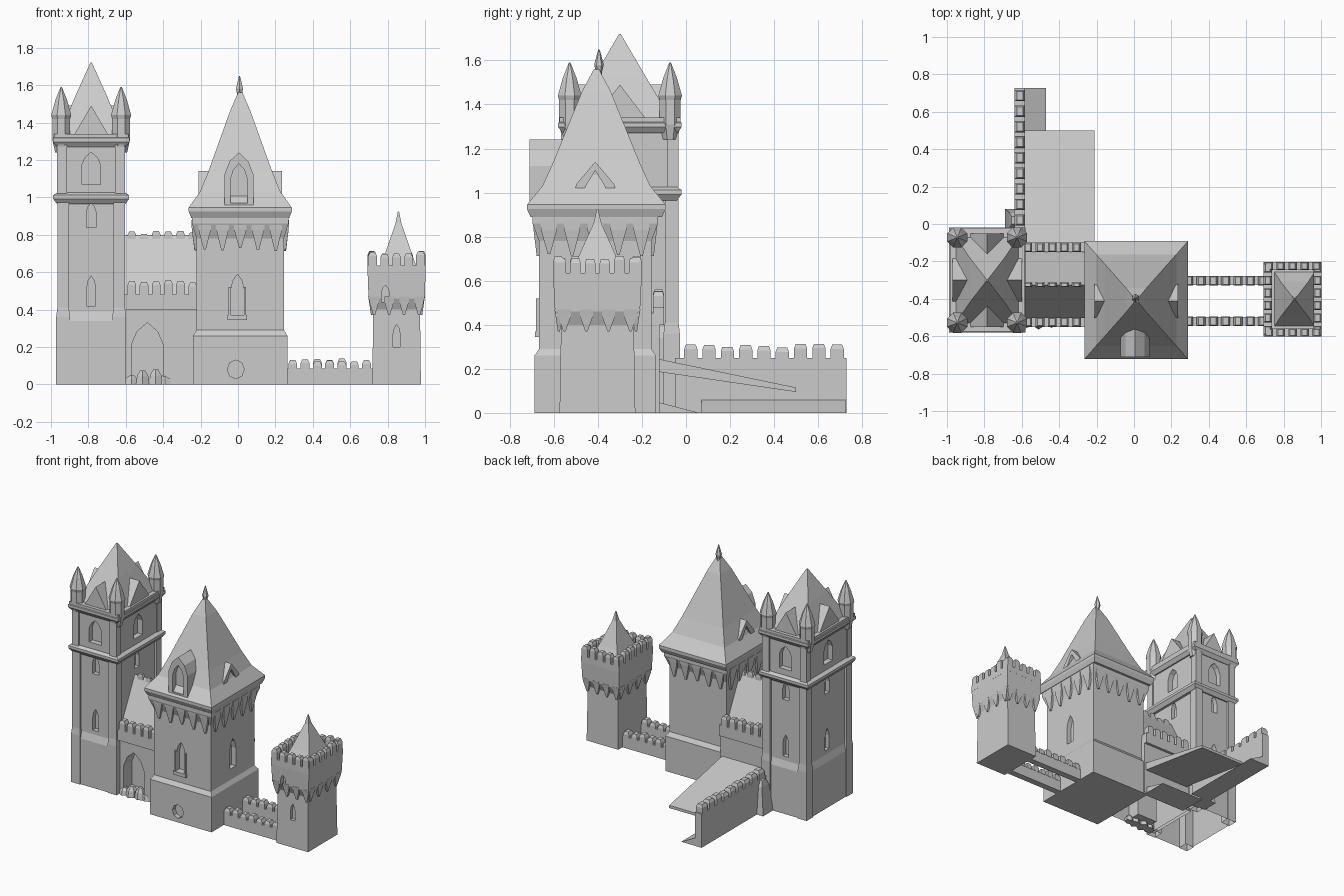
import bpy, bmesh, math, random

if "Cube" in bpy.data.objects:
    bpy.data.objects.remove(bpy.data.objects["Cube"])

random.seed(4)


def stack(bm, cx, cy, rings, n=4):
    """Closed solid from rings (half_x, half_y, z); n=4 gives square corners."""
    k = math.sqrt(2) if n == 4 else 1
    loops = []
    for hx, hy, z in rings:
        loops.append([bm.verts.new((cx + hx * k * math.cos(2 * math.pi * (i + .5) / n),
                                    cy + hy * k * math.sin(2 * math.pi * (i + .5) / n), z))
                      for i in range(n)])
    for a, b in zip(loops, loops[1:]):
        for i in range(n):
            j = (i + 1) % n
            bm.faces.new((a[i], a[j], b[j], b[i]))
    bm.faces.new(loops[0][::-1])
    bm.faces.new(loops[-1])


def box(bm, x0, x1, y0, y1, z0, z1):
    hx, hy = (x1 - x0) / 2, (y1 - y0) / 2
    stack(bm, (x0 + x1) / 2, (y0 + y1) / 2, [(hx, hy, z0), (hx, hy, z1)])


def prism(bm, pts, axis, a, b):
    """Extrude a profile along an axis: 'x' profile is (y,z), 'y' profile is (x,z)."""
    def place(p, d):
        return (d, p[0], p[1]) if axis == 'x' else (p[0], d, p[1])
    va = [bm.verts.new(place(p, a)) for p in pts]
    vb = [bm.verts.new(place(p, b)) for p in pts]
    n = len(pts)
    for i in range(n):
        bm.faces.new((va[i], va[(i + 1) % n], vb[(i + 1) % n], vb[i]))
    bm.faces.new(va[::-1])
    bm.faces.new(vb)


def arch(c, w, z0, z1):
    """Pointed window or dormer outline."""
    s = z0 + (z1 - z0) * .6
    return [(c - w, z0), (c + w, z0), (c + w, s), (c + w * .65, s + (z1 - s) * .6),
            (c, z1), (c - w * .65, s + (z1 - s) * .6), (c - w, s)]


def finish(name, bm):
    bmesh.ops.recalc_face_normals(bm, faces=bm.faces)
    me = bpy.data.meshes.new(name)
    bm.to_mesh(me)
    bm.free()
    ob = bpy.data.objects.new(name, me)
    bpy.context.collection.objects.link(ob)
    return ob


def cut(ob, bm):
    cutter = finish("cutter", bm)
    cutter.hide_render = True
    m = ob.modifiers.new("cut", 'BOOLEAN')
    m.operation, m.solver, m.object = 'DIFFERENCE', 'EXACT', cutter
    bpy.context.view_layer.objects.active = ob
    bpy.ops.object.modifier_apply(modifier=m.name)
    bpy.data.objects.remove(cutter)


def open_bottom(ob):
    bm = bmesh.new()
    bm.from_mesh(ob.data)
    low = [f for f in bm.faces if all(v.co.z < .001 for v in f.verts)]
    bmesh.ops.delete(bm, geom=low, context='FACES')
    bm.to_mesh(ob.data)
    bm.free()


def merlons(bm, p, q, n, t, z0, z1):
    """Rough tapered battlement teeth along the axis-aligned line p-q."""
    along_x = abs(q[0] - p[0]) > abs(q[1] - p[1])
    half = math.dist(p, q) / n * .36
    for i in range(n):
        f = (i + .5) / n
        hx, hy = (half, t) if along_x else (t, half)
        top = z1 - random.uniform(0, .02)
        stack(bm, p[0] + (q[0] - p[0]) * f, p[1] + (q[1] - p[1]) * f,
              [(hx, hy, z0), (hx, hy, top - .02), (hx * .6, hy * .75, top)])


# ---- Left tower -------------------------------------------------------
LX, LY = -.785, -.30
bm = bmesh.new()
stack(bm, LX, LY, [(.18, .265, 0), (.18, .265, .34), (.165, .25, .39), (.165, .25, .98),
                   (.175, .255, 1.02), (.175, .255, 1.31)])
left = finish("left_tower_body", bm)
bm = bmesh.new()
for z0, z1, w in ((.42, .58, .024), (.84, .97, .026), (1.07, 1.24, .05)):
    prism(bm, arch(LX, w, z0, z1), 'y', LY - .4, LY - .215)
    prism(bm, arch(LX, w, z0, z1), 'y', LY + .215, LY + .4)
    prism(bm, arch(LY, w, z0, z1), 'x', LX - .3, LX - .135)
    prism(bm, arch(LY, w, z0, z1), 'x', LX + .135, LX + .3)
cut(left, bm)
open_bottom(left)

bm = bmesh.new()
for sx in (-1, 1):
    for sy in (-1, 1):
        stack(bm, LX + sx * .15, LY + sy * .235,
              [(.037, .037, 0), (.037, .037, .36), (.031, .031, .41), (.031, .031, .99)])
        stack(bm, LX + sx * .155, LY + sy * .24, [(.027, .027, 1.0), (.027, .027, 1.3)])
pil = finish("left_tower_corner_pilasters", bm)
open_bottom(pil)

bm = bmesh.new()
for z, hx, hy in ((1.0, .203, .28), (1.305, .205, .28)):
    stack(bm, LX, LY, [(hx - .02, hy - .02, z - .035), (hx, hy, z - .008),
                       (hx, hy, z + .012), (hx - .02, hy - .02, z + .025)])
box(bm, LX - .2, LX + .2, LY - .275, LY + .275, 1.30, 1.34)
finish("left_tower_cornices", bm)

# corner turrets with pointed caps
bm = bmesh.new()
for sx in (-1, 1):
    for sy in (-1, 1):
        stack(bm, LX + sx * .16, LY + sy * .228,
              [(r, r, z) for r, z in ((.035, 1.24), (.052, 1.31), (.052, 1.42), (.058, 1.44),
                                      (.034, 1.52), (.004, 1.59))], 8)
finish("left_tower_corner_turrets", bm)

# pyramid roof and its four gables
bm = bmesh.new()
stack(bm, LX, LY, [(.175, .24, 1.32), (.09, .115, 1.53), (.004, .004, 1.72)])
finish("left_tower_roof", bm)
bm = bmesh.new()
gx = [(LX - .1, 1.32), (LX + .1, 1.32), (LX, 1.49)]
gy = [(LY - .13, 1.32), (LY + .13, 1.32), (LY, 1.49)]
prism(bm, gx, 'y', LY - .25, LY + .25)
prism(bm, gy, 'x', LX - .185, LX + .185)
finish("left_tower_roof_gables", bm)

# ---- Main tower -------------------------------------------------------
MX, MY = .012, -.412
bm = bmesh.new()
stack(bm, MX, MY, [(.252, .276, 0), (.252, .276, .26), (.234, .255, .29), (.234, .255, .78),
                   (.258, .285, .86), (.258, .285, .93)])
main = finish("main_tower_body", bm)
bm = bmesh.new()
prism(bm, arch(-.003, .036, .37, .59), 'y', -.8, -.63)
prism(bm, arch(MY, .036, .37, .59), 'x', .21, .4)
prism(bm, [(-.012 + .045 * math.cos(i * math.pi / 4), .08 + .05 * math.sin(i * math.pi / 4))
           for i in range(8)], 'y', -.8, -.655)
cut(main, bm)

bm = bmesh.new()
frame = arch(-.003, .05, .35, .61)
box(bm, -.05, -.037, -.68, -.66, .36, .52)
box(bm, .031, .044, -.68, -.66, .36, .52)
box(bm, -.055, .049, -.685, -.66, .345, .37)
finish("main_tower_window_frame", bm)

# corbels under the eaves
bm = bmesh.new()
for i in range(5):
    f = (i - 2) / 2
    d = random.uniform(.71, .76)
    for s in (-1, 1):
        stack(bm, MX + f * .19, MY + s * .258, [(.006, .008, d), (.034, .022, .83), (.034, .026, .88)])
        stack(bm, MX + s * .237, MY + f * .21, [(.008, .006, d), (.022, .036, .83), (.024, .036, .88)])
finish("main_tower_corbels", bm)

# flared roof with finial
bm = bmesh.new()
stack(bm, MX, MY + .005, [(.262, .298, .89), (.276, .315, .925), (.276, .315, .945), (.215, .245, 1.03),
                          (.17, .195, 1.14), (.055, .065, 1.46), (.012, .012, 1.56)])
finish("main_tower_roof", bm)
bm = bmesh.new()
stack(bm, .008, -.395, [(r, r, z) for r, z in ((.012, 1.5), (.014, 1.55), (.022, 1.58),
                                               (.014, 1.61), (.003, 1.65))], 6)
finish("main_tower_finial", bm)

# dormers
bm = bmesh.new()
prism(bm, arch(.005, .078, .94, 1.24), 'y', -.71, -.47)
front = finish("front_dormer", bm)
bm = bmesh.new()
prism(bm, arch(.005, .045, .97, 1.18), 'y', -.8, -.67)
cut(front, bm)
bm = bmesh.new()
for s in (-1, 1):
    prism(bm, [(MY - .1, .99), (MY + .1, .99), (MY + .085, 1.04), (MY, 1.14), (MY - .085, 1.04)],
          'x', MX + s * .10, MX + s * .222)
sides = finish("side_dormers", bm)
bm = bmesh.new()
for s in (-1, 1):
    prism(bm, [(MY - .055, 1.01), (MY + .055, 1.01), (MY, 1.1)], 'x', MX + s * .195, MX + s * .3)
cut(sides, bm)

# ---- Right tower ------------------------------------------------------
RX, RY = .848, -.402
bm = bmesh.new()
stack(bm, RX, RY, [(.13, .172, 0), (.125, .165, .4), (.15, .193, .46), (.155, .2, .6)])
right = finish("right_tower_body", bm)
bm = bmesh.new()
prism(bm, arch(RX - .06, .02, .44, .53), 'y', -.7, -.56)
prism(bm, arch(RX, .018, .2, .32), 'y', -.7, -.545)
cut(right, bm)
bm = bmesh.new()
for s in (-1, 1):
    y, x = RY + s * .178, RX + s * .133
    box(bm, RX - .155, RX + .155, y - .022, y + .022, .59, .635)
    box(bm, x - .022, x + .022, RY - .2, RY + .2, .59, .635)
    merlons(bm, (RX - .16, y), (RX + .16, y), 5, .022, .62, .715)
    merlons(bm, (x, RY - .2), (x, RY + .2), 6, .022, .62, .715)
    for i in range(4):
        f = (i - 1.5) / 1.5
        stack(bm, RX + f * .12, RY + s * .175, [(.005, .005, .37), (.025, .015, .44), (.025, .02, .47)])
        stack(bm, RX + s * .132, RY + f * .15, [(.005, .005, .37), (.015, .03, .44), (.02, .03, .47)])
finish("right_tower_battlements", bm)
bm = bmesh.new()
stack(bm, RX + .01, RY, [(.11, .15, .59), (.075, .095, .69), (.016, .018, .86), (.003, .003, .925)])
finish("right_tower_roof", bm)

# ---- Low twin walls between main and right tower ----------------------
bm = bmesh.new()
for y in (-.303, -.52):
    box(bm, .24, .74, y - .024, y + .024, 0, .085)
    merlons(bm, (.26, y), (.72, y), 7, .026, .08, .14)
finish("low_curtain_walls", bm)

# ---- Gatehouse between left and main tower ----------------------------
bm = bmesh.new()
prism(bm, [(-.53, 0), (-.12, 0), (-.12, .45), (-.15, .45), (-.325, .8), (-.5, .45), (-.53, .45)],
      'x', -.63, -.2)
gate = finish("gatehouse", bm)
bm = bmesh.new()
prism(bm, arch(-.485, .085, .03, .33), 'y', -.7, -.43)
cut(gate, bm)
open_bottom(gate)
bm = bmesh.new()
for y in (-.525, -.125):
    box(bm, -.62, -.2, y - .025, y + .025, .4, .48)
    merlons(bm, (-.6, y), (-.21, y), 6, .025, .47, .56)
merlons(bm, (-.6, -.325), (-.21, -.325), 6, .012, .77, .825)
finish("gatehouse_battlements", bm)
bm = bmesh.new()
for x, h, d in ((-.57, .05, .04), (-.51, .075, .05), (-.44, .08, .04), (-.39, .05, .03)):
    stack(bm, x, -.515, [(.04, d, 0), (.035, d * .8, h * .6), (.015, d * .4, h)], 6)
finish("gate_rubble", bm)

# ---- Rear ramp and its side wall --------------------------------------
bm = bmesh.new()
prism(bm, [(-.15, .19), (.5, .095), (.5, .115), (-.15, .25)], 'x', -.59, -.212)
finish("ramp", bm)
bm = bmesh.new()
prism(bm, [(-.15, 0), (.06, 0), (-.15, .055)], 'x', -.58, -.22)
finish("ramp_foot", bm)
bm = bmesh.new()
box(bm, -.638, -.582, -.05, .728, 0, .25)
merlons(bm, (-.61, -.02), (-.61, .728), 9, .028, .24, .315)
finish("ramp_wall", bm)
bm = bmesh.new()
prism(bm, [(-.59, 0), (-.47, 0), (-.585, .06)], 'y', .07, .727)
finish("ramp_wall_plinth", bm)
bm = bmesh.new()
stack(bm, -.645, .02, [(.045, .06, 0), (.02, .04, .2), (.01, .02, .24)])
finish("ramp_wall_buttress", bm)
